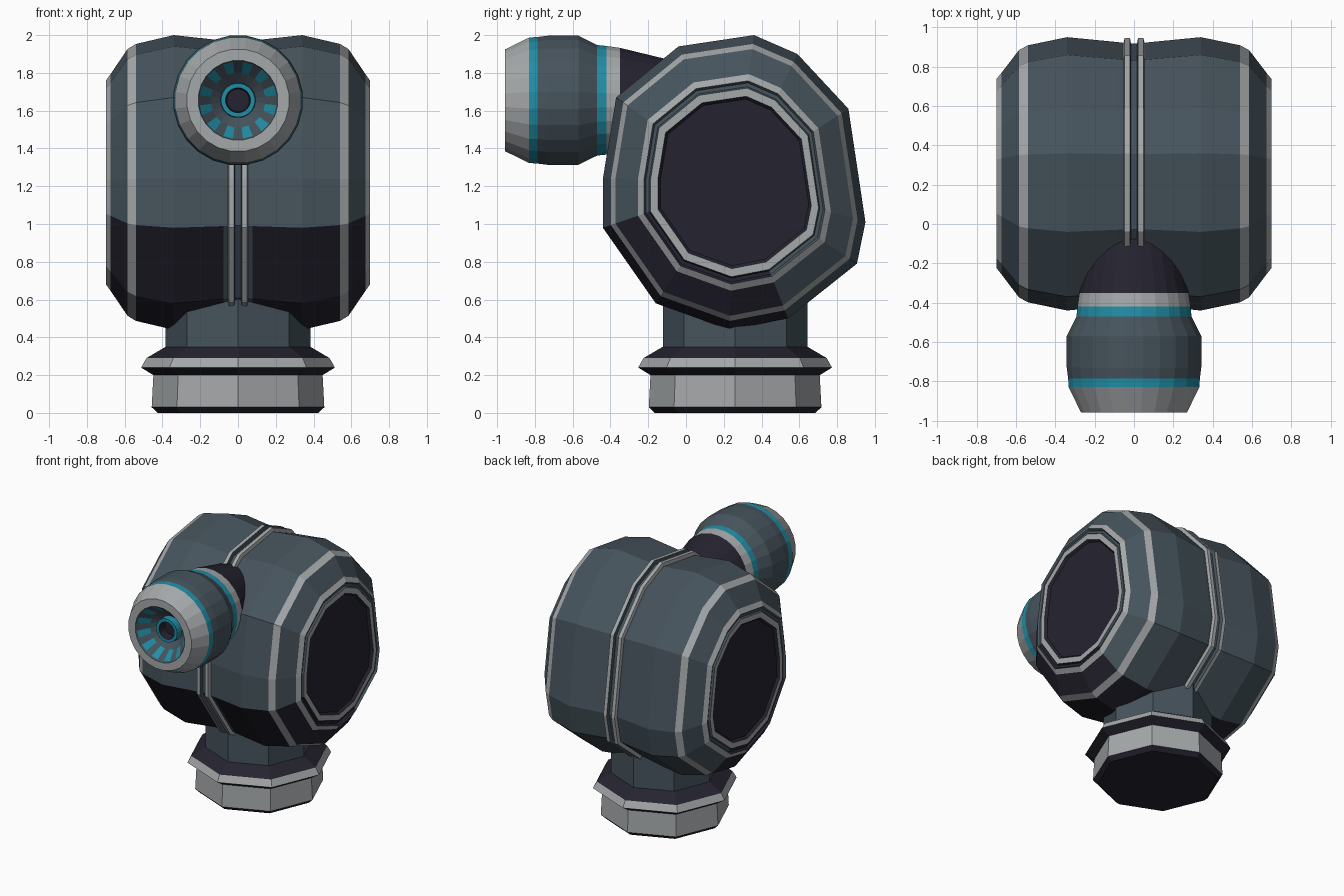
import bpy, bmesh
from math import sin, cos, tau
from mathutils import Vector

cube = bpy.data.objects.get("Cube")
if cube:
    bpy.data.objects.remove(cube, do_unlink=True)

COLOURS = {
    "slate": (0.061, 0.087, 0.107),
    "dark": (0.0185, 0.0168, 0.029),
    "grey": (0.376, 0.392, 0.402),
    "teal": (0.015, 0.27, 0.38),
}
NAMES = list(COLOURS)
MATS = []
for name, rgb in COLOURS.items():
    m = bpy.data.materials.new(name)
    m.use_nodes = True
    m.diffuse_color = (*rgb, 1)
    bsdf = m.node_tree.nodes["Principled BSDF"]
    bsdf.inputs["Base Color"].default_value = (*rgb, 1)
    bsdf.inputs["Roughness"].default_value = 0.7
    MATS.append(m)


def loft(name, rings, bands, rule=None):
    """Skin a list of rings; bands[i] colours the faces between ring i and i+1."""
    bm = bmesh.new()
    loops = [[bm.verts.new(p) for p in ring] for ring in rings]
    n = len(loops[0])
    for i, band in enumerate(bands[:len(loops) - 1]):
        for j in range(n):
            k = (j + 1) % n
            f = bm.faces.new((loops[i][j], loops[i][k], loops[i + 1][k], loops[i + 1][j]))
            f.material_index = NAMES.index(rule(i, j, band) if rule else band)
    for loop in (loops[0], loops[-1]):
        bm.faces.new(loop).material_index = NAMES.index("dark")
    bmesh.ops.recalc_face_normals(bm, faces=bm.faces)
    mesh = bpy.data.meshes.new(name)
    bm.to_mesh(mesh)
    bm.free()
    for m in MATS:
        mesh.materials.append(m)
    obj = bpy.data.objects.new(name, mesh)
    bpy.context.collection.objects.link(obj)
    return obj


# Body: an uneven twelve-sided outline, scaled along x
outline = [(0.36, 2.0), (0.59, 1.9), (0.86, 1.61), (0.95, 1.01), (0.905, 0.79),
           (0.54, 0.5), (0.23, 0.44), (-0.16, 0.58), (-0.44, 0.98),
           (-0.44, 1.24), (-0.37, 1.67), (-0.04, 1.94)]
centre = Vector((0.26, 1.22))
# half profile: x, scale, colour of the band leading outwards
half = [(0.016, 0.955, "slate"), (0.02, 0.993, "grey"), (0.048, 0.993, "grey"),
        (0.054, 0.958, "slate"), (0.078, 0.963, "slate"), (0.34, 1.0, "slate"),
        (0.54, 0.94, "grey"), (0.585, 0.905, "slate"), (0.675, 0.735, "grey"),
        (0.7, 0.69, "slate"), (0.685, 0.675, "slate"), (0.685, 0.65, "slate"),
        (0.698, 0.64, "grey"), (0.698, 0.585, "dark"), (0.68, 0.565, "dark")]


def body_ring(x, s):
    return [(x, *(centre + (Vector(p) - centre) * s)) for p in outline]


rings = [body_ring(-x, s) for x, s, c in reversed(half)] + [body_ring(x, s) for x, s, c in half]
colours = [c for x, s, c in half]
bands = colours[-2::-1] + ["slate"] + colours[:-1]
groove = len(half) - 1


def belly_rule(i, j, band):
    # dark underside, leaving the trim and the centre channel alone
    steps = i - groove if i > groove else groove - i
    return "dark" if band == "slate" and j in (5, 6, 7) and steps > 4 else band


loft("body", rings, bands, belly_rule)


# Pedestal: octagonal foot, flange and neck
def foot_ring(r, z):
    return [(r * cos(tau * k / 8), 0.26 + r * sin(tau * k / 8), z) for k in range(8)]


foot = [(0.425, 0, "dark"), (0.457, 0.03, "grey"), (0.448, 0.2, "dark"),
        (0.513, 0.24, "grey"), (0.485, 0.29, "dark"), (0.383, 0.35, "slate"),
        (0.383, 0.72, "slate")]
loft("pedestal", [foot_ring(r, z) for r, z, c in foot], [c for r, z, c in foot])


# Eye barrel: lathed along y, with a funnel bore and a raised core
SIDES = 24


def barrel_ring(r, y):
    angles = [tau * (k + 0.5) / SIDES for k in range(SIDES)]
    return [(r * cos(a), y, 1.655 + r * sin(a)) for a in angles]


barrel = [(0.17, 0.1, "dark"), (0.28, -0.35, "grey"), (0.29, -0.42, "teal"),
          (0.295, -0.47, "slate"), (0.345, -0.57, "slate"), (0.345, -0.73, "slate"),
          (0.338, -0.785, "teal"), (0.335, -0.83, "grey"), (0.272, -0.958, "grey"),
          (0.212, -0.958, "slate"), (0.205, -0.945, "slate"), (0.145, -0.87, "slate"),
          (0.093, -0.82, "teal"), (0.09, -0.875, "teal"), (0.066, -0.875, "dark"),
          (0.06, -0.81, "dark")]


def dash_rule(i, j, band):
    # alternate teal dashes around the rim of the funnel
    return "teal" if i == 10 and j % 2 == 0 else band


loft("eye_barrel", [barrel_ring(r, y) for r, y, c in barrel], [c for r, y, c in barrel], dash_rule)
